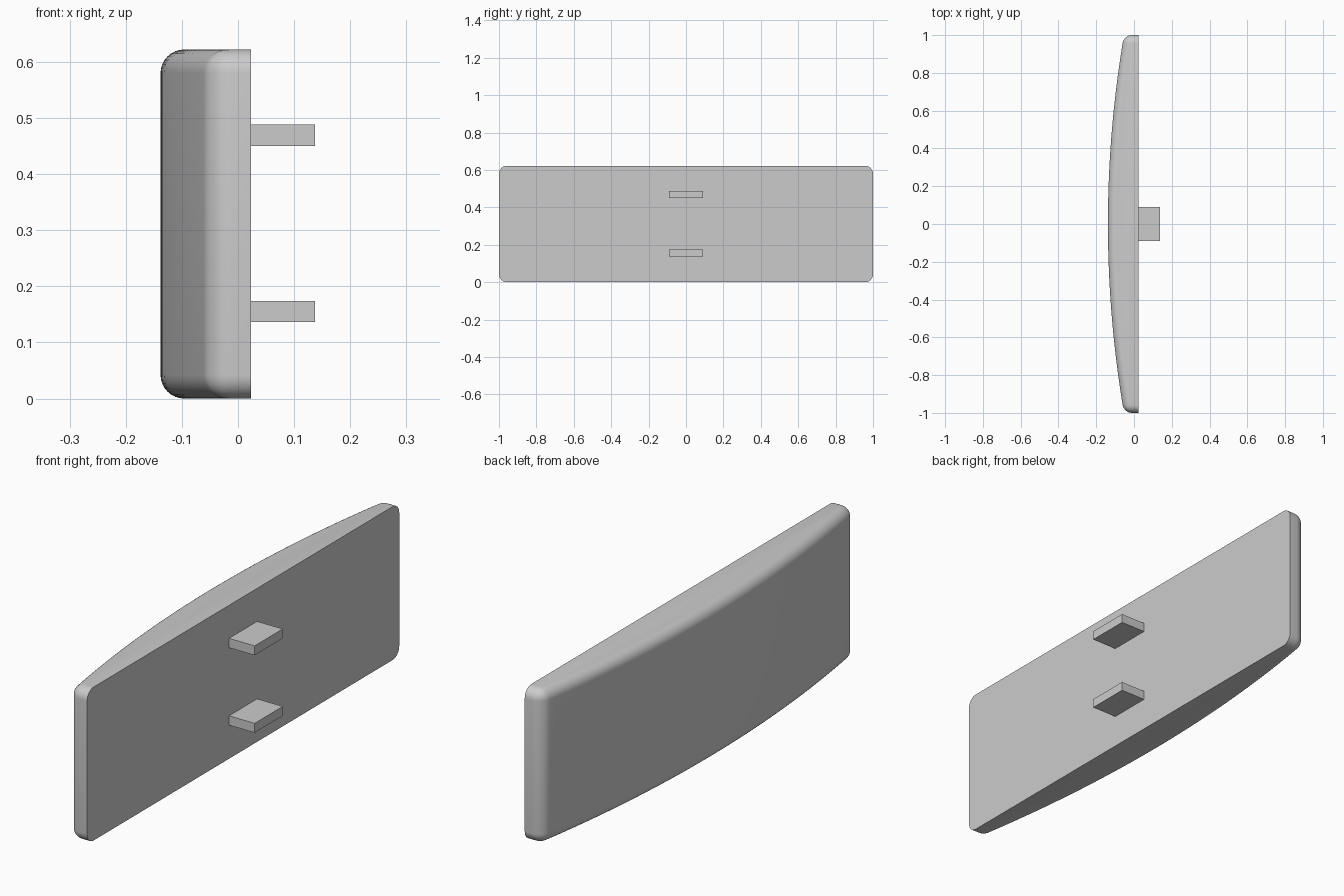
import bpy, bmesh, math

if "Cube" in bpy.data.objects:
    bpy.data.objects.remove(bpy.data.objects["Cube"])

HEIGHT, BACK, FRONT, END = 0.622, 0.023, -0.138, -0.053
STEPS, FILLET = 30, 0.042


def add_object(name, bm):
    bmesh.ops.recalc_face_normals(bm, faces=bm.faces)
    mesh = bpy.data.meshes.new(name)
    bm.to_mesh(mesh)
    bm.free()
    obj = bpy.data.objects.new(name, mesh)
    bpy.context.collection.objects.link(obj)
    return obj


# Bowed panel: flat mounting face, shallow circular arc on the other side
sag = END - FRONT
radius = (1 + sag * sag) / (2 * sag)
half = math.asin(1 / radius)
profile = [(BACK, 1), (BACK, -1)]
for i in range(STEPS + 1):
    a = -half + 2 * half * i / STEPS
    profile.append((FRONT + radius * (1 - math.cos(a)), radius * math.sin(a)))

bm = bmesh.new()
base = bm.faces.new([bm.verts.new((x, y, 0)) for x, y in profile])
top = bmesh.ops.extrude_face_region(bm, geom=[base])["geom"]
bmesh.ops.translate(bm, vec=(0, 0, HEIGHT),
                    verts=[v for v in top if isinstance(v, bmesh.types.BMVert)])
bmesh.ops.recalc_face_normals(bm, faces=bm.faces)

# Round every edge except the rim of the flat face
rounded = [e for e in bm.edges
           if e.calc_face_angle(0) > math.radians(30)
           and not all(abs(v.co.x - BACK) < 1e-5 for v in e.verts)]
bmesh.ops.bevel(bm, geom=rounded, offset=FILLET, offset_type='OFFSET',
                segments=8, profile=0.5, affect='EDGES', clamp_overlap=False)
panel = add_object("bowed_panel", bm)
bpy.context.view_layer.objects.active = panel
panel.select_set(True)
bpy.ops.object.shade_smooth_by_angle(angle=math.radians(30))
panel.select_set(False)

# Two rectangular mounting tabs
for name, z in (("lower_tab", 0.155), ("upper_tab", 0.469)):
    bm = bmesh.new()
    bmesh.ops.create_cube(bm, size=1)
    bmesh.ops.scale(bm, vec=(0.115, 0.18, 0.038), verts=bm.verts)
    tab = add_object(name, bm)
    tab.location = (0.08, 0, z)
